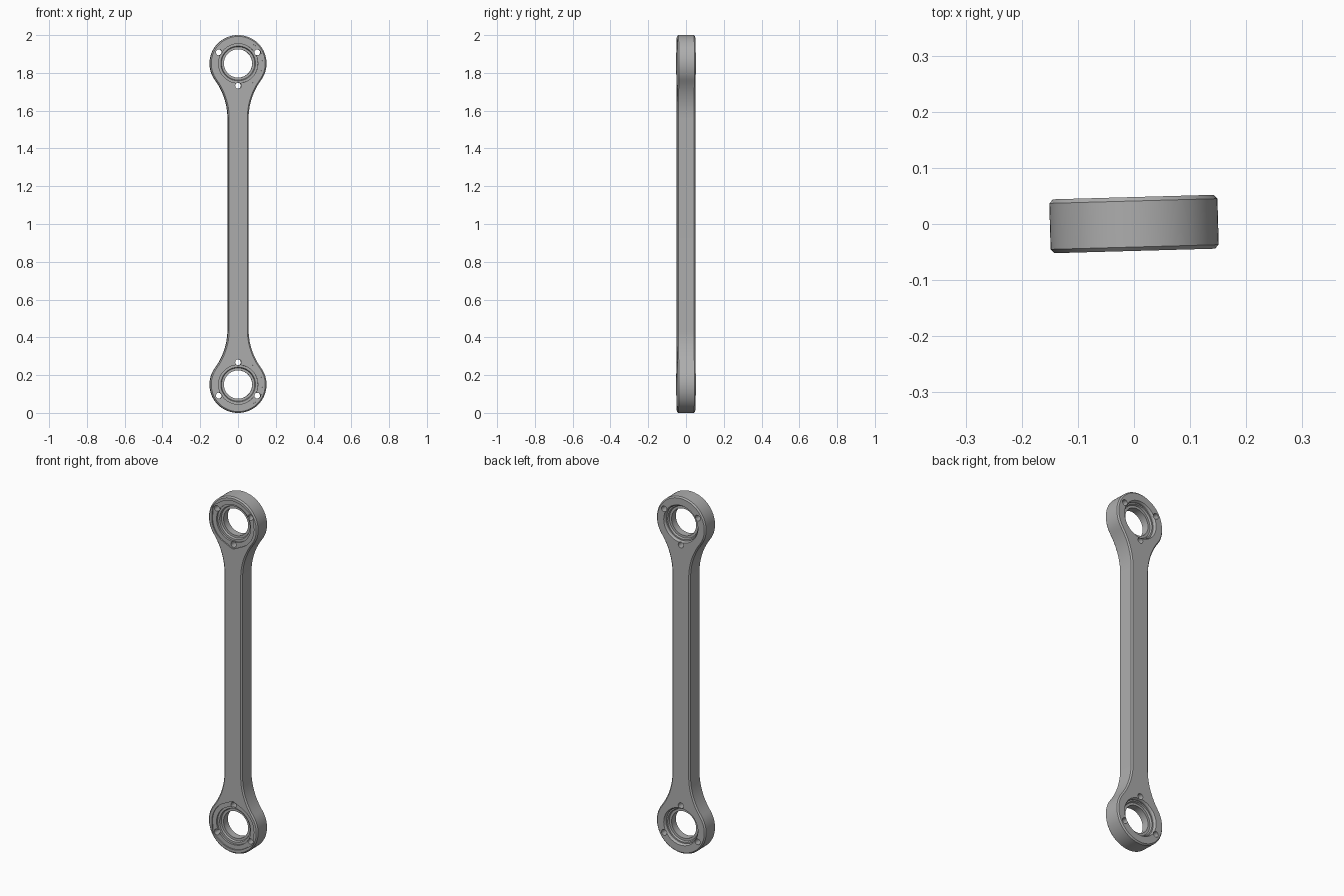
import bpy, bmesh
from math import sin, cos, pi, radians, atan2
from mathutils import Matrix, Vector

cube = bpy.data.objects.get("Cube")
if cube:
    bpy.data.objects.remove(cube, do_unlink=True)

steel = bpy.data.materials.new("grey_steel")
steel.use_nodes = True
GREY = (0.42, 0.42, 0.42, 1)
steel.diffuse_color = GREY
bsdf = next(n for n in steel.node_tree.nodes if n.type == 'BSDF_PRINCIPLED')
bsdf.inputs["Base Color"].default_value = GREY

END_R, SHAFT, REACH, FILLET = 0.15, 0.055, 0.29, 0.34
HALF, CHAMFER, PIN_R, PIN_CIRCLE = 0.048, 0.007, 0.016, 0.118


def arc(cx, cz, r, a, b, n):
    return [(cx + r * cos(a + (b - a) * i / n), cz + r * sin(a + (b - a) * i / n))
            for i in range(n + 1)]


def outline(inset):
    """Rod silhouette: two round eyes blended into a straight shaft."""
    eye = 1 - END_R
    fx, fz = SHAFT + FILLET, eye - REACH
    t = atan2(REACH, fx)
    pts = arc(fx, fz, FILLET + inset, pi, pi - t, 12)
    pts += arc(0, eye, END_R - inset, -t, pi + t, 52)[1:-1]
    pts += arc(-fx, fz, FILLET + inset, t, 0, 12)
    return pts + [(-x, -z) for x, z in pts]


def loft(bm, rings):
    """Skin a list of vertex rings and cap both ends."""
    n = len(rings[0])
    for a, b in zip(rings, rings[1:]):
        for i in range(n):
            j = (i + 1) % n
            bm.faces.new((a[i], a[j], b[j], b[i]))
    bm.faces.new(rings[0])
    bm.faces.new(rings[-1])


def finish(name, bm):
    bmesh.ops.recalc_face_normals(bm, faces=bm.faces)
    mesh = bpy.data.meshes.new(name)
    bm.to_mesh(mesh)
    bm.free()
    mesh.materials.append(steel)
    obj = bpy.data.objects.new(name, mesh)
    bpy.context.collection.objects.link(obj)
    return obj


def lathe(name, profile, x, z, n):
    """Solid of revolution about the y direction."""
    bm = bmesh.new()
    loft(bm, [[bm.verts.new((px, y, pz)) for px, pz in arc(x, z, r, 0, 2 * pi, n)[:-1]]
              for y, r in profile])
    return finish(name, bm)


# Chamfered rod body
bm = bmesh.new()
loft(bm, [[bm.verts.new((x, y, z + 1)) for x, z in outline(d)]
          for y, d in ((-HALF, CHAMFER), (CHAMFER - HALF, 0),
                       (HALF - CHAMFER, 0), (HALF, CHAMFER))])
rod = finish("connecting_rod", bm)

# Stepped bearing bore, front to back
BORE = [(-0.06, 0.104), (-0.03, 0.104), (-0.03, 0.092), (-0.02, 0.088),
        (-0.02, 0.075), (0.02, 0.075), (0.02, 0.088), (0.03, 0.092),
        (0.03, 0.099), (0.04, 0.099), (0.06, 0.112)]

cutters = []
for side in (-1, 1):
    eye = 1 + side * (1 - END_R)
    pins = [(PIN_CIRCLE * cos(a), eye - side * PIN_CIRCLE * sin(a))
            for a in (pi / 2, radians(210), radians(330))]
    # Shallow front recess with a lobe around each pin hole
    bm = bmesh.new()
    edge = arc(0, eye, 0.128, 0, 2 * pi, 64)[:-1]
    for x, z in pins:
        edge += arc(x, z, 0.022, 0, 2 * pi, 20)[:-1]
    for y in (-0.1, 0.007 - HALF):
        for x, z in edge:
            bm.verts.new((x, y, z))
    hull = bmesh.ops.convex_hull(bm, input=bm.verts)
    loose = [v for v in bm.verts if not v.link_faces]
    bmesh.ops.delete(bm, geom=loose, context='VERTS')
    bmesh.ops.dissolve_limit(bm, angle_limit=0.001, verts=bm.verts, edges=bm.edges)
    cutters.append(finish("recess_cutter", bm))
    # Bore and pin holes
    cutters.append(lathe("bore_cutter", BORE, 0, eye, 56))
    for x, z in pins:
        cutters.append(lathe("pin_cutter", [(-0.1, PIN_R), (0.1, PIN_R)], x, z, 20))

# Cut the openings, then drop the cutters
for cutter in cutters:
    cutter.hide_render = True
    mod = rod.modifiers.new("cut", 'BOOLEAN')
    mod.operation = 'DIFFERENCE'
    mod.solver = 'EXACT'
    mod.object = cutter
bpy.context.view_layer.update()
graph = bpy.context.evaluated_depsgraph_get()
cut_mesh = bpy.data.meshes.new_from_object(rod.evaluated_get(graph))
rod.modifiers.clear()
rod.data = cut_mesh
for cutter in cutters:
    bpy.data.objects.remove(cutter, do_unlink=True)

# One material, slight turn about the vertical, crisp smooth shading
cut_mesh.materials.clear()
cut_mesh.materials.append(steel)
cut_mesh.polygons.foreach_set("material_index", [0] * len(cut_mesh.polygons))
cut_mesh.transform(Matrix.Rotation(radians(1.6), 4, 'Z'))
bpy.ops.object.select_all(action='DESELECT')
rod.select_set(True)
bpy.context.view_layer.objects.active = rod
bpy.ops.object.shade_smooth_by_angle(angle=radians(30))
